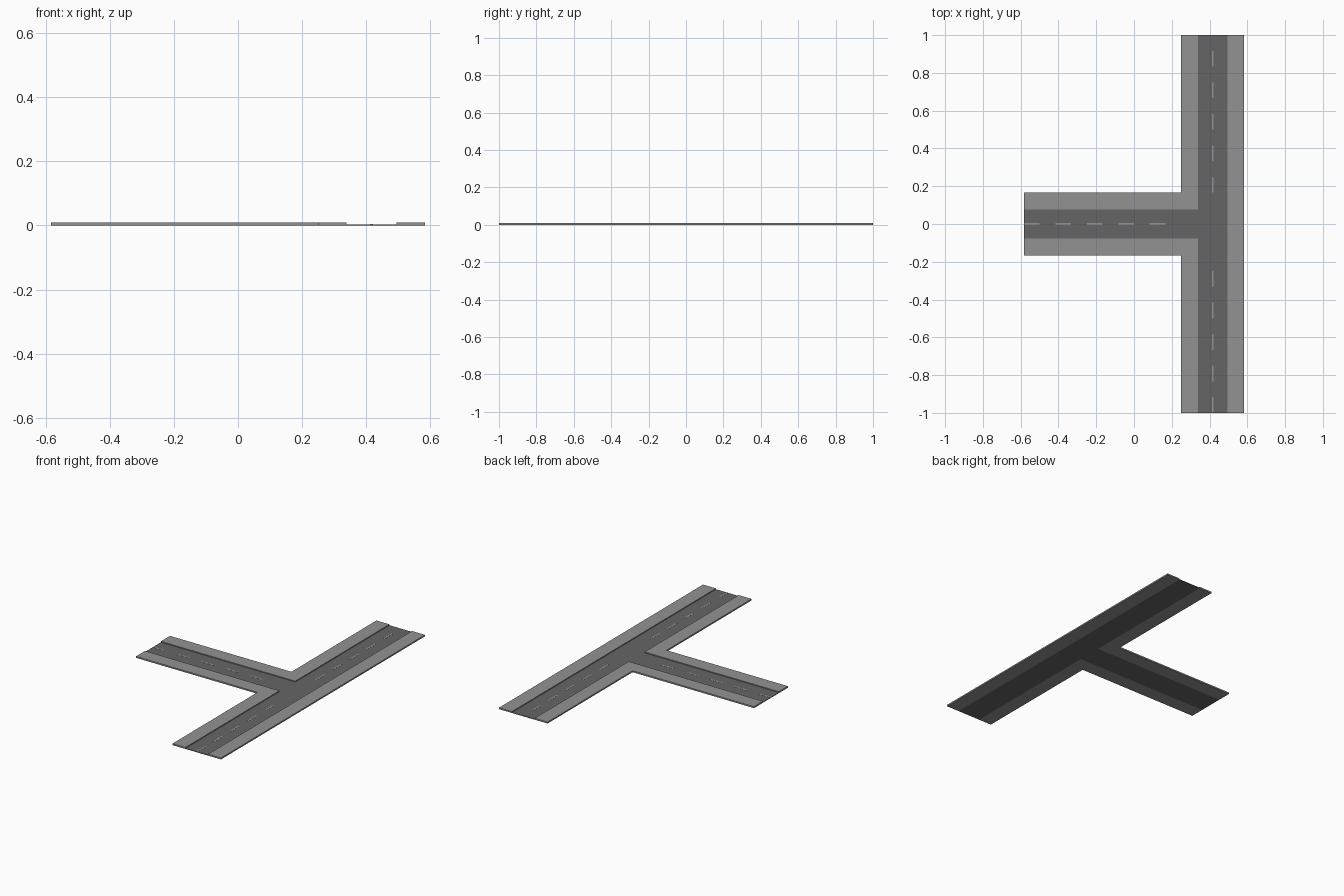
import bpy, bmesh

if "Cube" in bpy.data.objects:
    bpy.data.objects.remove(bpy.data.objects["Cube"])

C, HALF, LANE = 0.4167, 0.1667, 0.0778      # main road centre, total half width, lane half width
END, LEN = -0.5833, 1.0
ROAD_Z, WALK_Z = 0.0035, 0.009


def material(name, v):
    m = bpy.data.materials.new(name)
    m.diffuse_color = (v, v, v, 1)
    m.use_nodes = True
    m.node_tree.nodes["Principled BSDF"].inputs["Base Color"].default_value = m.diffuse_color
    return m


def prism(name, outlines, z0, z1, mat):
    """Extrude one or more flat outlines from z0 to z1 as a single object."""
    bm = bmesh.new()
    for pts in outlines:
        face = bm.faces.new([bm.verts.new((x, y, z0)) for x, y in pts])
        top = bmesh.ops.extrude_face_region(bm, geom=[face], use_keep_orig=True)
        verts = [g for g in top["geom"] if isinstance(g, bmesh.types.BMVert)]
        bmesh.ops.translate(bm, verts=verts, vec=(0, 0, z1 - z0))
    bmesh.ops.recalc_face_normals(bm, faces=bm.faces)
    me = bpy.data.meshes.new(name)
    bm.to_mesh(me)
    bm.free()
    me.materials.append(mat)
    ob = bpy.data.objects.new(name, me)
    bpy.context.collection.objects.link(ob)
    return ob


def rect(x0, x1, y0, y1):
    return [(x0, y0), (x1, y0), (x1, y1), (x0, y1)]


asphalt = material("asphalt", 0.13)
paving = material("paving", 0.29)
paint = material("paint", 0.29)

# T-shaped carriageway
L, R = C - LANE, C + LANE
prism("road_surface", [[(END, -LANE), (L, -LANE), (L, -LEN), (R, -LEN),
                        (R, LEN), (L, LEN), (L, LANE), (END, LANE)]], 0, ROAD_Z, asphalt)

# raised pavements: straight far side, and an L around each inner corner
prism("far_pavement", [rect(R, C + HALF, -LEN, LEN)], 0, WALK_Z, paving)
W = C - HALF
corner = [(END, LANE), (L, LANE), (L, LEN), (W, LEN), (W, HALF), (END, HALF)]
for name, s in (("back_corner_pavement", 1), ("front_corner_pavement", -1)):
    prism(name, [[(x, s * y) for x, y in corner]], 0, WALK_Z, paving)

# dashed centre lines, five dashes along each arm
STEP, DASH, HW = 0.16667, 0.08333, 0.005
dashes = []
for i in range(5):
    d = i * STEP
    for y in (-LEN + d, HALF + d):
        dashes.append(rect(C - HW, C + HW, y, y + DASH))
    dashes.append(rect(END + d, END + d + DASH, -HW, HW))
prism("centre_line_dashes", dashes, ROAD_Z, ROAD_Z + 0.0006, paint)
